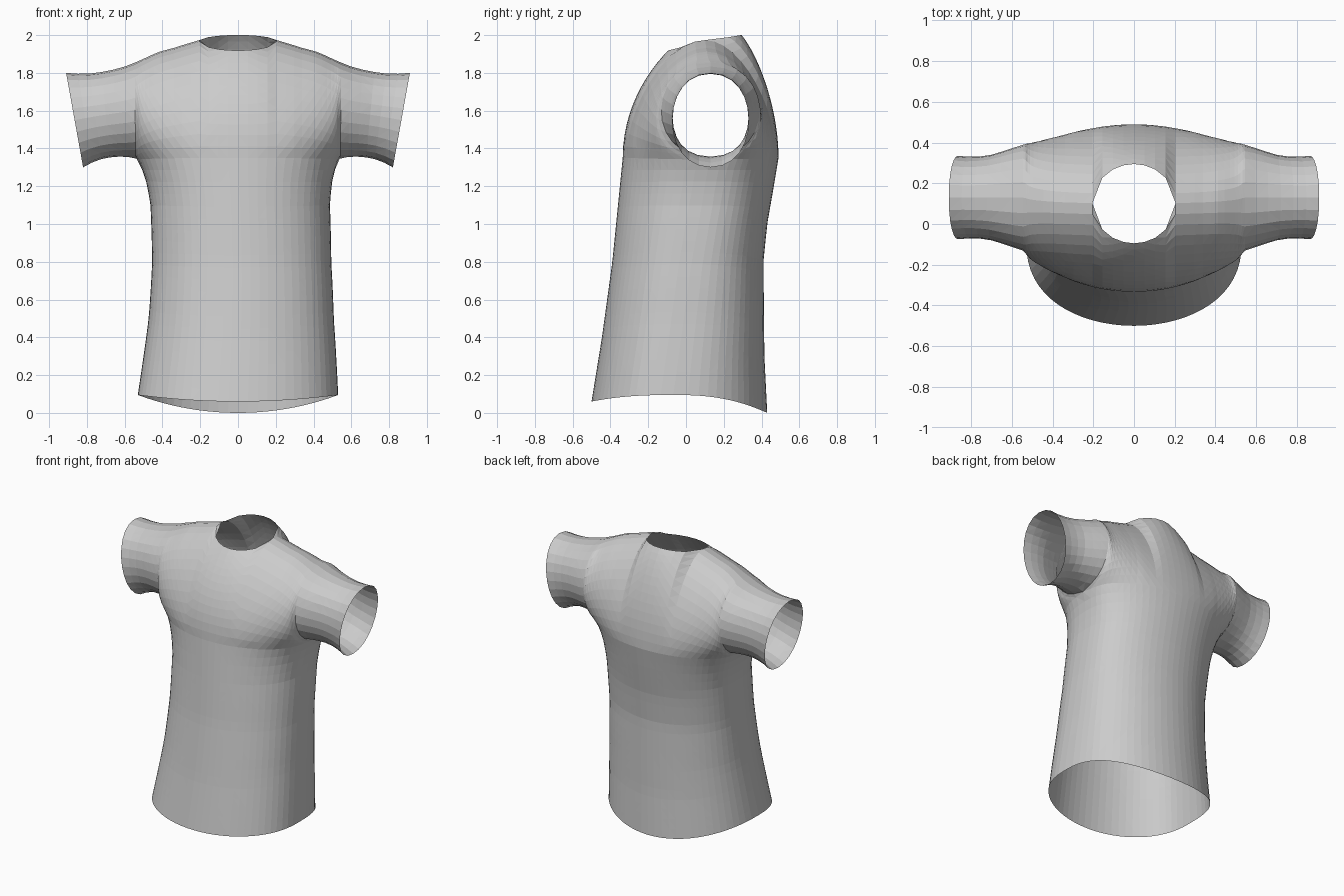
import bpy, bmesh
from math import sin, cos, pi, sqrt
from mathutils import Vector

if "Cube" in bpy.data.objects:
    bpy.data.objects.remove(bpy.data.objects["Cube"])

COLUMNS, BODY_ROWS, CHEST_ROWS, SLEEVE_RINGS = 32, 20, 12, 6
ARMPIT_Z, ARMPIT_X, SEAM_Y = 1.35, 0.535, 0.13
NECK_Y, NECK_R = 0.1, 0.205

# Profiles: (position, value)
WIDTH = [(0, .54), (.2, .52), (.5, .49), (.8, .474), (1.1, .475), (1.25, .495), (1.35, ARMPIT_X)]
FRONT = [(0, -.51), (.4, -.445), (.8, -.39), (1.1, -.36), (1.35, -.335)]
BACK = [(0, .43), (.3, .415), (.8, .41), (1, .43), (1.2, .465), (1.35, .49)]
SIDE = [(0, -.08), (.8, .03), (1.35, SEAM_Y)]
SHOULDER = [(.2, 1.975), (.3, 1.945), (.42, 1.915), (.5, 1.878), (.6, 1.835), (.7, 1.81), (.8, 1.797), (.91, 1.8)]
UNDERARM = [(0, ARMPIT_Z), (.4, 1.355), (.7, 1.34), (1, 1.3)]
SLEEVE_DEPTH = [(0, .265), (.25, .24), (.5, .21), (.75, .2), (1, .205)]


def lookup(table, x):
    """Linear interpolation in a profile."""
    if x <= table[0][0]:
        return table[0][1]
    for (a, p), (b, q) in zip(table, table[1:]):
        if x <= b:
            return p + (q - p) * (x - a) / (b - a)
    return table[-1][1]


def mix(a, b, f):
    return a + (b - a) * f


def bezier(a, b, c, d, f):
    g = 1 - f
    return a * g**3 + b * (3 * g * g * f) + c * (3 * g * f * f) + d * f**3


def body_point(t, z, v, side):
    """Point on the lower body; side is -1 for front and 1 for back."""
    seam = lookup(SIDE, z)
    depth = lookup(FRONT if side < 0 else BACK, z) - seam
    x = -lookup(WIDTH, z) * cos(t) + .02 * sin(pi * v)
    return Vector((x, seam + depth * max(sin(t), 0)**.8, z))


def body_column(t, side):
    """Hem to armpit height, then up over the chest to the shoulder or neck."""
    s = max(sin(t), 0)
    hem = .095 - (.035 if side < 0 else .095) * s * s
    points = []
    for i in range(BODY_ROWS):
        v = i / BODY_ROWS
        points.append(body_point(t, mix(hem, ARMPIT_Z, v), v, side))
    low = body_point(t, ARMPIT_Z, 1, side)
    x = low.x
    if abs(x) < NECK_R - .002:
        rise = side * sqrt(NECK_R**2 - x * x)
        top = Vector((x, NECK_Y + rise * .95, 1.968 + rise * (.24 if side < 0 else .16)))
    else:
        rise = 0
        top = Vector((x, mix(SEAM_Y, NECK_Y, s), lookup(SHOULDER, abs(x))))
    bulge = 4 / 3 * SLEEVE_DEPTH[0][1]
    reach = mix(bulge, abs(top.y - low.y) * .5, s)
    c1 = low + Vector((0, side * bulge * (1 - s), .25 * s))
    c2 = top + Vector((0, side * reach, -.6 * abs(rise)))
    return points + [bezier(low, c1, c2, top, k / CHEST_ROWS) for k in range(CHEST_ROWS + 1)]


def sleeve_column(u, hand, side):
    """Half of a sleeve ring, from underarm to shoulder."""
    x_low, x_top = mix(ARMPIT_X, .82, u), mix(ARMPIT_X, .91, u)
    bottom = Vector((hand * x_low, SEAM_Y, lookup(UNDERARM, u)))
    top = Vector((hand * x_top, SEAM_Y, lookup(SHOULDER, x_top)))
    out = Vector((0, side * 4 / 3 * lookup(SLEEVE_DEPTH, u), 0))
    return [bezier(bottom, bottom + out, top + out, top, k / CHEST_ROWS) for k in range(CHEST_ROWS + 1)]


def add_panel(bm, columns):
    grid = [[bm.verts.new(p) for p in col] for col in columns]
    for a, b in zip(grid, grid[1:]):
        for i in range(len(a) - 1):
            bm.faces.new((a[i], b[i], b[i + 1], a[i + 1]))


# Shirt: front and back panels with sleeves, sewn along the seams
bm = bmesh.new()
for side in (-1, 1):
    add_panel(bm, [body_column(pi * i / COLUMNS, side) for i in range(COLUMNS + 1)])
    for hand in (-1, 1):
        add_panel(bm, [sleeve_column(i / SLEEVE_RINGS, hand, side) for i in range(SLEEVE_RINGS + 1)])
bmesh.ops.remove_doubles(bm, verts=bm.verts, dist=.002)
# Soften the armpit and shoulder joins, leaving the open edges alone
joins = [v for v in bm.verts if not v.is_boundary and v.co.z > 1.15 and abs(v.co.x) > .3]
for _ in range(2):
    bmesh.ops.smooth_vert(bm, verts=joins, factor=.4, use_axis_x=True, use_axis_y=True, use_axis_z=True)
bmesh.ops.recalc_face_normals(bm, faces=bm.faces)
bmesh.ops.triangulate(bm, faces=bm.faces)

mesh = bpy.data.meshes.new("shirt")
bm.to_mesh(mesh)
bm.free()
shirt = bpy.data.objects.new("shirt", mesh)
bpy.context.collection.objects.link(shirt)

# Plain cloth colour
cloth = bpy.data.materials.new("light_grey_cloth")
cloth.use_nodes = True
cloth.diffuse_color = (.6, .6, .6, 1)
cloth.node_tree.nodes["Principled BSDF"].inputs["Base Color"].default_value = (.6, .6, .6, 1)
mesh.materials.append(cloth)
